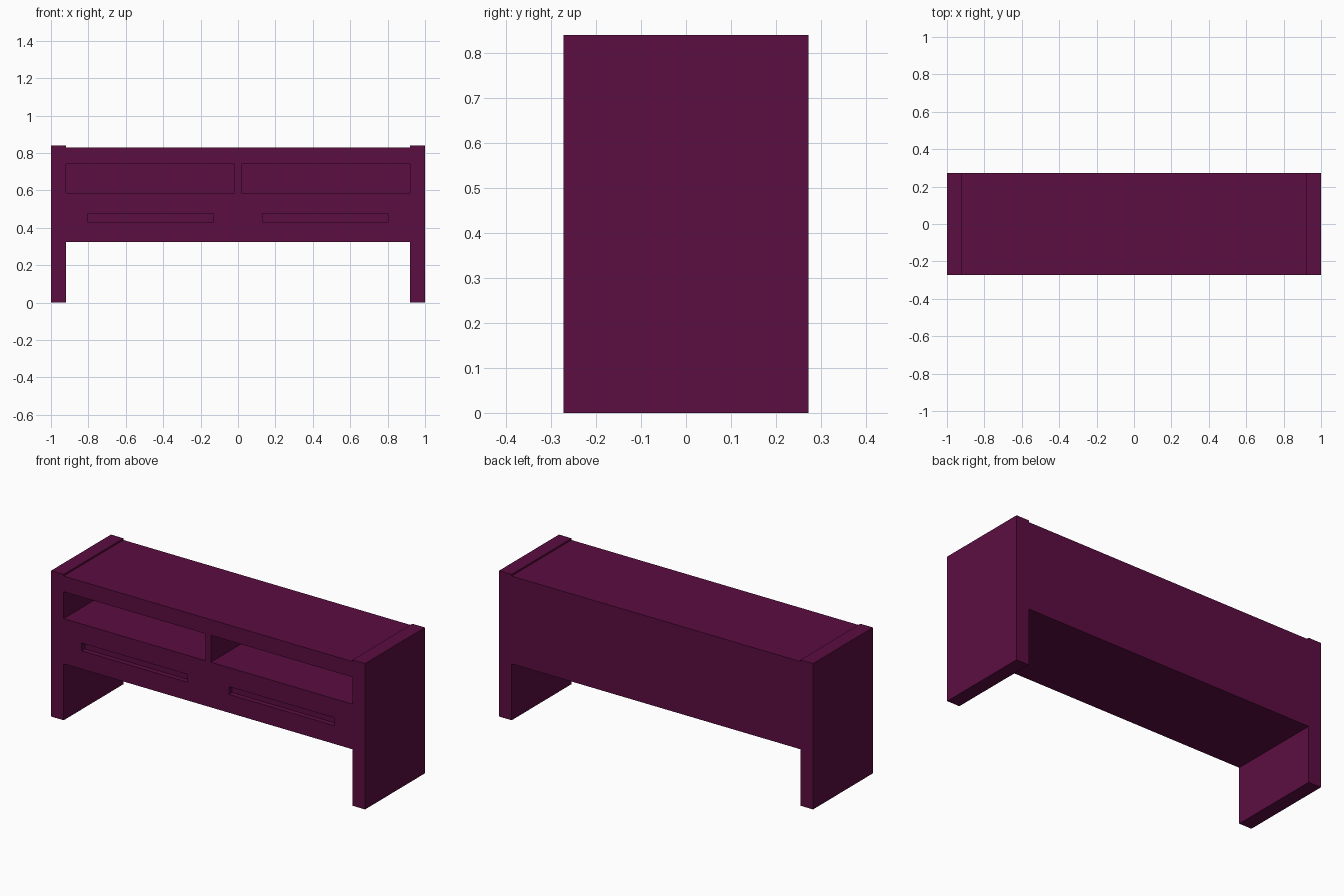
import bpy

if "Cube" in bpy.data.objects:
    bpy.data.objects.remove(bpy.data.objects["Cube"])

plum = bpy.data.materials.new("dark plum")
plum.diffuse_color = (0.105, 0.004, 0.053, 1)
plum.use_nodes = True
plum.node_tree.nodes["Principled BSDF"].inputs["Base Color"].default_value = plum.diffuse_color

FRONT, BACK = -0.272, 0.272


def box(name, x, y, z):
    """Box from (min, max) ranges on each axis."""
    bpy.ops.mesh.primitive_cube_add(size=1)
    ob = bpy.context.object
    ob.name = name
    for v in ob.data.vertices:
        v.co = [(r[0] + r[1]) / 2 + c * (r[1] - r[0]) for c, r in zip(v.co, (x, y, z))]
    ob.data.materials.append(plum)
    return ob


def cut(target, name, x, y, z):
    """Carve a box-shaped recess out of the target."""
    cutter = box(name, x, y, z)
    cutter.hide_render = True
    cutter.hide_set(True)
    mod = target.modifiers.new(name, 'BOOLEAN')
    mod.operation = 'DIFFERENCE'
    mod.solver = 'EXACT'
    mod.object = cutter


# Cabinet body between the end panels
body = box("cabinet_body", (-0.92, 0.92), (FRONT, BACK), (0.325, 0.83))

for side, s in (("left", -1), ("right", 1)):
    # End panel that also serves as the legs
    box(side + "_end_panel", sorted((s * 0.92, s * 1.0)), (FRONT, BACK), (0, 0.84))
    # Open shelf running out to the end panel
    cut(body, side + "_shelf_cutter", sorted((s * 0.018, s * 0.96)),
        (FRONT - 0.1, BACK - 0.03), (0.585, 0.74))
    # Shallow drawer pull slot
    cut(body, side + "_slot_cutter", sorted((s * 0.132, s * 0.805)),
        (FRONT - 0.1, FRONT + 0.03), (0.43, 0.475))
